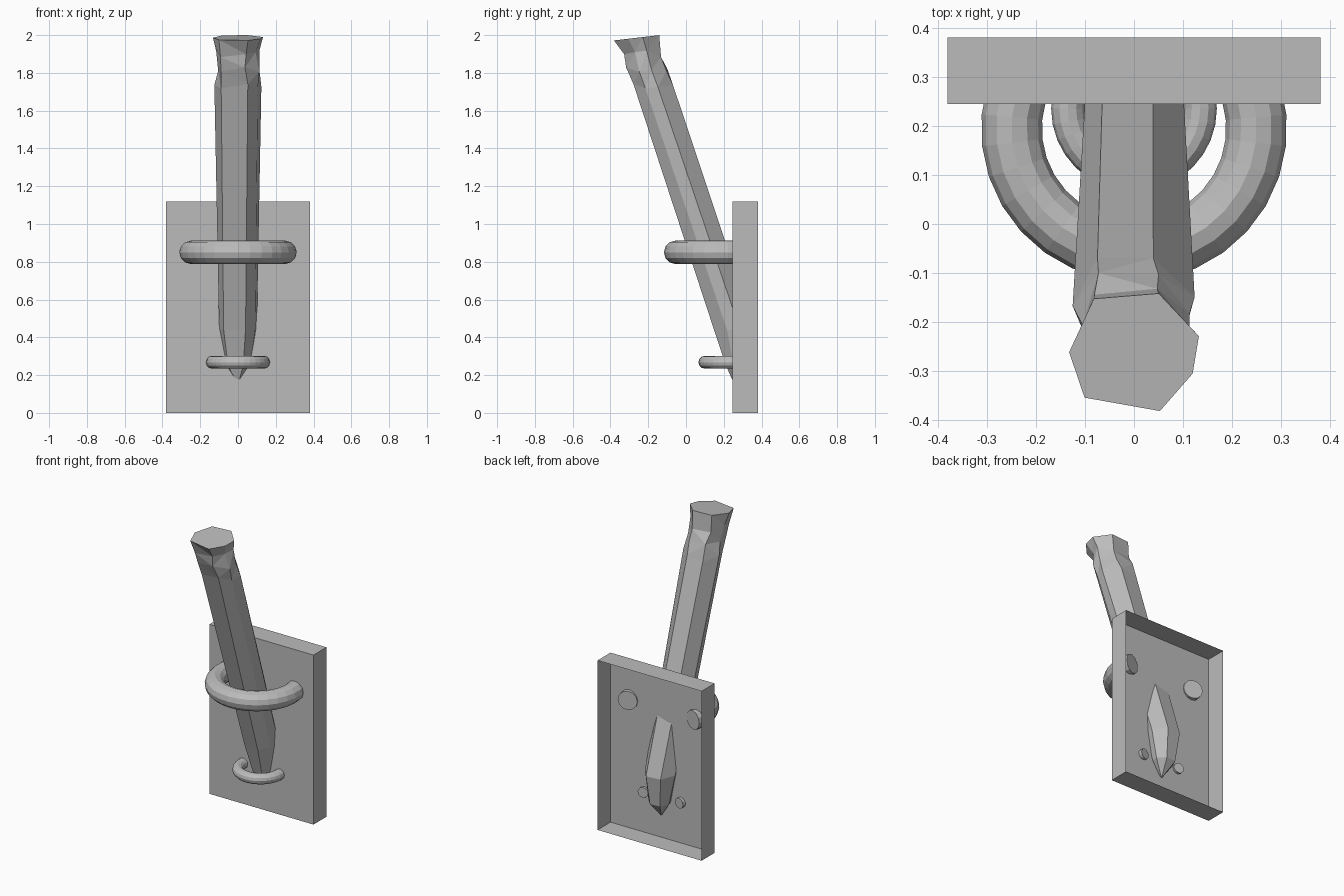
import bpy, bmesh, math, random
from mathutils import Vector

random.seed(4)
cube = bpy.data.objects.get("Cube")
if cube:
    bpy.data.objects.remove(cube, do_unlink=True)

grey = bpy.data.materials.new("plain_grey")
grey.use_nodes = True
grey.diffuse_color = (0.5, 0.5, 0.5, 1)
grey.node_tree.nodes["Principled BSDF"].inputs["Base Color"].default_value = (0.5, 0.5, 0.5, 1)


def finish(name, bm):
    mesh = bpy.data.meshes.new(name)
    bm.to_mesh(mesh)
    bm.free()
    mesh.materials.append(grey)
    obj = bpy.data.objects.new(name, mesh)
    bpy.context.collection.objects.link(obj)
    return obj


def loft(name, rings, triangulate_from=None):
    """Skin a list of equal-sized vertex rings and cap both ends."""
    bm = bmesh.new()
    loops = [[bm.verts.new(p) for p in ring] for ring in rings]
    n = len(loops[0])
    rough = []
    for k, (a, b) in enumerate(zip(loops, loops[1:])):
        for i in range(n):
            j = (i + 1) % n
            face = bm.faces.new((a[i], a[j], b[j], b[i]))
            if triangulate_from is not None and k >= triangulate_from:
                rough.append(face)
    bm.faces.new(loops[0][::-1])
    bm.faces.new(loops[-1])
    if rough:
        bmesh.ops.triangulate(bm, faces=rough)
    bmesh.ops.recalc_face_normals(bm, faces=bm.faces[:])
    return finish(name, bm)


# Wall plate: a shallow box left open at the back
bm = bmesh.new()
bmesh.ops.create_cube(bm, size=1)
for v in bm.verts:
    v.co = Vector((v.co.x * 0.76, 0.3125 + v.co.y * 0.135, 0.56 + v.co.z * 1.12))
back = [f for f in bm.faces if f.normal.y > 0.9]
bmesh.ops.delete(bm, geom=back, context='FACES_ONLY')
finish("wall_plate", bm)


# Holder rings: bent tubes whose ends poke through the plate
def holder(name, z, centre_y, radius, tube, extra, steps=18, sides=12):
    rings = []
    for s in range(steps + 1):
        a = math.pi - extra + (math.pi + 2 * extra) * s / steps
        ring = []
        for t in range(sides):
            b = math.tau * t / sides
            r = radius + tube * math.cos(b)
            ring.append((r * math.cos(a), centre_y + r * math.sin(a), z + tube * math.sin(b)))
        rings.append(ring)
    loft(name, rings)


holder("upper_holder_ring", 0.85, 0.195, 0.25, 0.062, 0.30)
holder("lower_holder_ring", 0.268, 0.235, 0.135, 0.034, 0.20)

# Torch handle: leaning seven-sided shaft with a tapered foot
section = [(-0.065, 0.10), (0.04, 0.11), (0.105, 0.03), (0.095, -0.04),
           (0.042, -0.11), (-0.08, -0.085), (-0.105, 0.0)]


def slice_at(z, sx, sy, shift=0.0, jitter=0.0):
    centre = 0.0925 - 0.334 * (z - 0.93) + shift
    return [(x * sx + random.uniform(-jitter, jitter),
             centre + y * sy + random.uniform(-jitter, jitter),
             z + random.uniform(-jitter, jitter) * 1.5) for x, y in section]


shaft = [slice_at(0.155, 0.04, 0.04, -0.093),
         slice_at(0.25, 0.66, 0.58, -0.044),
         slice_at(0.44, 0.95, 0.98),
         slice_at(1.73, 1.16, 1.0, jitter=0.008)]

# Rough chipped head with a level top
head = [slice_at(1.82, 1.09, 0.96, jitter=0.01),
        slice_at(1.90, 1.08, 0.98, jitter=0.012)]
rim = [(x, y, 1.972 + 0.028 * (y + 0.38) / 0.24) for x, y, z in slice_at(1.99, 1.26, 1.09)]
rim = [(x, y, min(2.0, z)) for x, y, z in rim]
loft("torch_handle", shaft + head + [rim], triangulate_from=3)
